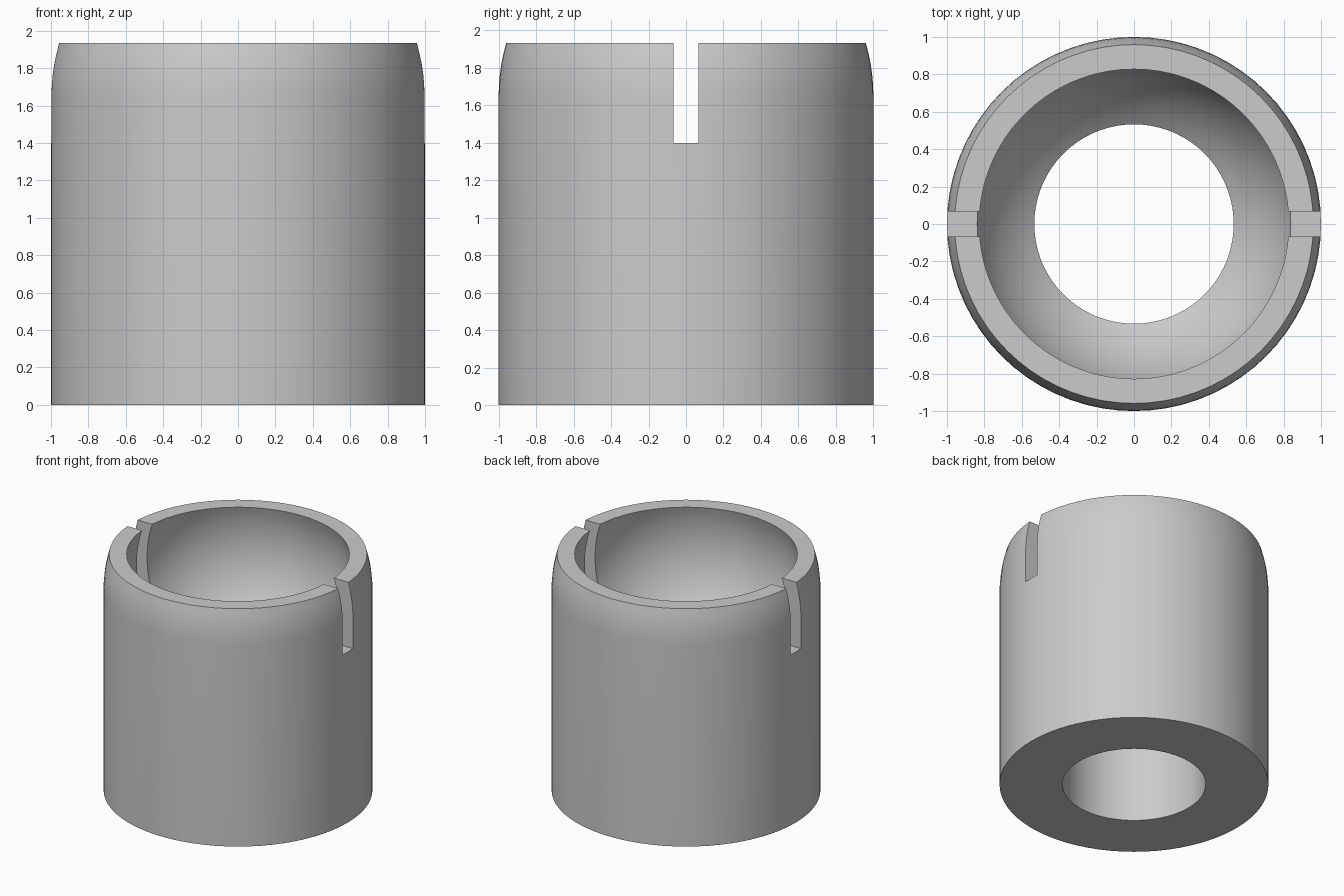
import bpy, bmesh
from math import sin, cos, asin, acos, pi, radians, sqrt

cube = bpy.data.objects.get("Cube")
if cube:
    bpy.data.objects.remove(cube, do_unlink=True)

SEGMENTS = 72
HEIGHT = 1.933
CENTRE_Z = 1.65      # shared centre of the socket and the rounded shoulder
OUTER_R, SOCKET_R, BORE_R = 1.0, 0.875, 0.533
SLOT_WIDTH, SLOT_FLOOR = 0.132, 1.4

grey = bpy.data.materials.new("light grey")
grey.use_nodes = True
colour = (0.6, 0.6, 0.6, 1)
grey.diffuse_color = colour
grey.node_tree.nodes["Principled BSDF"].inputs["Base Color"].default_value = colour


def arc(radius, start, end, steps):
    """Profile points on a sphere, by latitude."""
    angles = [start + (end - start) * i / steps for i in range(steps + 1)]
    return [(radius * cos(a), CENTRE_Z + radius * sin(a)) for a in angles]


def lathe(name, profile):
    """Revolve a closed (radius, z) profile around z."""
    bm = bmesh.new()
    verts = [bm.verts.new((r, 0, z)) for r, z in profile]
    edges = [bm.edges.new((v, verts[i - 1])) for i, v in enumerate(verts)]
    bmesh.ops.spin(bm, geom=verts + edges, cent=(0, 0, 0), axis=(0, 0, 1),
                   angle=2 * pi, steps=SEGMENTS, use_merge=True)
    bmesh.ops.remove_doubles(bm, verts=bm.verts, dist=1e-5)
    bmesh.ops.recalc_face_normals(bm, faces=bm.faces)
    mesh = bpy.data.meshes.new(name)
    bm.to_mesh(mesh)
    bm.free()
    obj = bpy.data.objects.new(name, mesh)
    bpy.context.collection.objects.link(obj)
    return obj


# Sleeve: straight wall, rounded shoulder, spherical socket, straight bore
rise = HEIGHT - CENTRE_Z
profile = [(BORE_R, 0), (OUTER_R, 0)]
profile += arc(OUTER_R, 0, asin(rise / OUTER_R), 5)
profile += arc(SOCKET_R, asin(rise / SOCKET_R), -acos(BORE_R / SOCKET_R), 20)
sleeve = lathe("socket_sleeve", profile)
sleeve.data.materials.append(grey)

# Slot across the rim, cut through both walls
bpy.ops.mesh.primitive_cube_add(size=1, location=(0, 0, SLOT_FLOOR + 0.5))
cutter = bpy.context.object
cutter.name = "slot_cutter"
cutter.scale = (3, SLOT_WIDTH, 1)
cutter.hide_render = True
cutter.data.materials.append(grey)
bpy.context.view_layer.update()

bpy.ops.object.select_all(action="DESELECT")
sleeve.select_set(True)
bpy.context.view_layer.objects.active = sleeve
cut = sleeve.modifiers.new("slot", "BOOLEAN")
cut.operation = "DIFFERENCE"
cut.solver = "EXACT"
cut.object = cutter
bpy.ops.object.modifier_apply(modifier=cut.name)
bpy.data.objects.remove(cutter, do_unlink=True)

# Smooth walls with crisp rims
bpy.ops.object.shade_smooth_by_angle(angle=radians(30))
